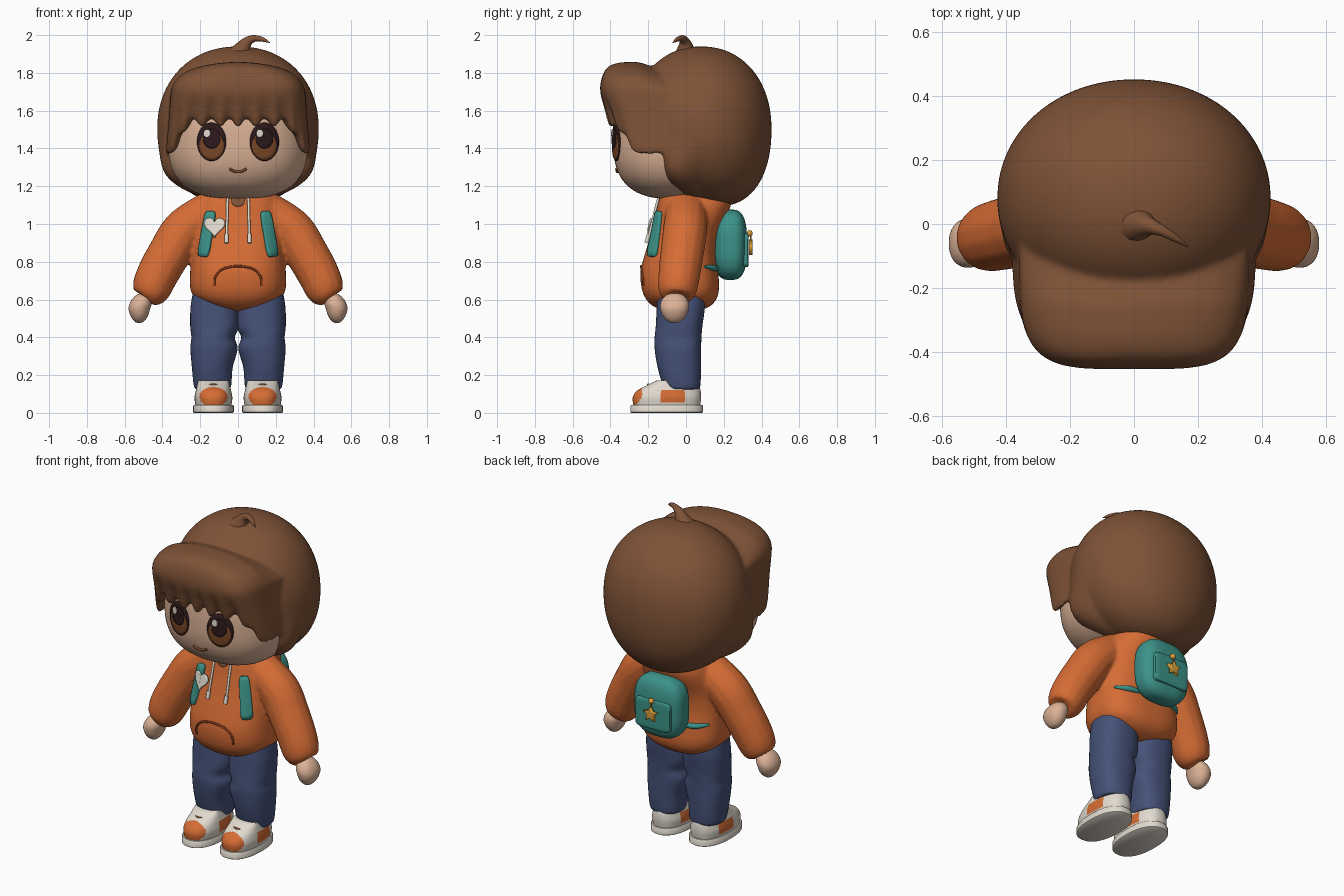
import bpy, bmesh
from math import sin, cos, pi, radians

if "Cube" in bpy.data.objects:
    bpy.data.objects.remove(bpy.data.objects["Cube"])


def material(name, *rgb):
    m = bpy.data.materials.new(name)
    m.use_nodes = True
    m.diffuse_color = (*rgb, 1)
    bsdf = m.node_tree.nodes["Principled BSDF"]
    bsdf.inputs["Base Color"].default_value = (*rgb, 1)
    bsdf.inputs["Roughness"].default_value = 0.8
    return m


SKIN = material("skin", .72, .45, .31)
HAIR = material("hair_brown", .21, .085, .038)
ORANGE = material("hoodie_orange", .67, .15, .035)
BLUE = material("trouser_blue", .06, .085, .19)
TEAL = material("bag_teal", .045, .29, .25)
CREAM = material("cream_white", .75, .7, .62)
GOLD = material("gold", .68, .35, .04)
DARK = material("eye_dark", .026, .01, .012)
IRIS = material("iris_brown", .2, .065, .02)
RUST = material("seam_rust", .22, .04, .01)


# ---- helpers ----
def finish(name, mesh, *mats):
    mesh.shade_smooth()
    mesh.set_sharp_from_angle(angle=radians(50))
    for m in mats:
        mesh.materials.append(m)
    ob = bpy.data.objects.new(name, mesh)
    bpy.context.scene.collection.objects.link(ob)
    return ob


def from_bmesh(name, bm, *mats):
    mesh = bpy.data.meshes.new(name)
    bm.to_mesh(mesh)
    bm.free()
    return finish(name, mesh, *mats)


def smooth(rows, n=6):
    """Resample a list of tuples along a smooth spline."""
    out, last = [], len(rows) - 1
    for i in range(last):
        four = list(zip(rows[max(i - 1, 0)], rows[i], rows[i + 1], rows[min(i + 2, last)]))
        for k in range(n):
            t = k / n
            out.append([.5 * (2 * q + (r - p) * t + (2 * p - 5 * q + 4 * r - s) * t * t
                              + (3 * q - p - 3 * r + s) * t ** 3) for p, q, r, s in four])
    return out + [list(rows[-1])]


def ring(cx, cy, z, rx, front, back, e=2.6, n=48):
    pts = []
    for k in range(n):
        a = 2 * pi * k / n
        s = (abs(sin(a)) ** e + abs(cos(a)) ** e) ** (-1 / e)
        depth = front if cos(a) > 0 else back
        pts.append((cx + rx * s * sin(a), cy - depth * s * cos(a), z))
    return pts


def loft(name, rings, *mats, rule=None):
    bm = bmesh.new()
    rows = [[bm.verts.new(p) for p in r] for r in rings]
    n = len(rows[0])
    for a, b in zip(rows, rows[1:]):
        for k in range(n):
            bm.faces.new((a[k], a[(k + 1) % n], b[(k + 1) % n], b[k]))
    bm.faces.new(rows[0])
    bm.faces.new(rows[-1])
    bmesh.ops.recalc_face_normals(bm, faces=bm.faces)
    if rule:
        for f in bm.faces:
            f.material_index = rule(f.calc_center_median())
    return from_bmesh(name, bm, *mats)


def blob(name, mat, c, r, ev=2.0, eh=2.0, warp=None, seg=48):
    """Superellipsoid: ev squares it vertically, eh horizontally."""
    bm = bmesh.new()
    bmesh.ops.create_uvsphere(bm, u_segments=seg, v_segments=seg * 2 // 3, radius=1)
    for v in bm.verts:
        x, y, z = map(abs, v.co)
        v.co *= ((x ** eh + y ** eh) ** (ev / eh) + z ** ev) ** (-1 / ev)
        v.co = [c[i] + r[i] * v.co[i] for i in range(3)]
        if warp:
            warp(v.co)
    return from_bmesh(name, bm, mat)


def tube(name, mat, pts, n=6):
    """Round tube through (x, y, z, radius) points."""
    cu = bpy.data.curves.new(name, 'CURVE')
    cu.dimensions, cu.bevel_depth, cu.bevel_resolution = '3D', 1, 5
    cu.use_fill_caps = True
    rows = smooth(pts, n)
    sp = cu.splines.new('POLY')
    sp.points.add(len(rows) - 1)
    for p, (x, y, z, r) in zip(sp.points, rows):
        p.co, p.radius = (x, y, z, 1), r
    tmp = bpy.data.objects.new(name + "_path", cu)
    bpy.context.scene.collection.objects.link(tmp)
    dg = bpy.context.evaluated_depsgraph_get()
    mesh = bpy.data.meshes.new_from_object(tmp.evaluated_get(dg))
    bpy.data.objects.remove(tmp)
    mesh.materials.clear()
    return finish(name, mesh, mat)


def fuse(name, mat, parts, passes):
    """Melt overlapping closed parts into one soft surface."""
    bm = bmesh.new()
    for ob in parts:
        bm.from_mesh(ob.data)
        bpy.data.objects.remove(ob)
    bmesh.ops.remove_doubles(bm, verts=bm.verts, dist=1e-5)
    bmesh.ops.recalc_face_normals(bm, faces=bm.faces)
    ob = from_bmesh(name, bm, mat)
    mod = ob.modifiers.new("fuse", 'REMESH')
    mod.mode, mod.voxel_size, mod.use_smooth_shade = 'VOXEL', .01, True
    mod = ob.modifiers.new("soften", 'SMOOTH')
    mod.factor, mod.iterations = .5, passes


def patch(name, mat, c, outline, surf, lift, thick=.006):
    """Thin plate laid on the surface y = surf(x, z)."""
    bm = bmesh.new()
    put = lambda x, z: bm.verts.new((x, surf(x, z) - lift, z))
    mid, n, prev = put(*c), len(outline), None
    for k in range(1, 6):
        row = [put(c[0] + x * k / 5, c[1] + z * k / 5) for x, z in outline]
        for i in range(n):
            j = (i + 1) % n
            bm.faces.new((prev[i], row[i], row[j], prev[j]) if prev else (mid, row[i], row[j]))
        prev = row
    ob = from_bmesh(name, bm, mat)
    mod = ob.modifiers.new("thickness", 'SOLIDIFY')
    mod.thickness, mod.offset = thick, -1


def oval(rx, rz, e=2.0, n=32):
    out = []
    for k in range(n):
        c, s = cos(2 * pi * k / n), sin(2 * pi * k / n)
        f = (abs(c) ** e + abs(s) ** e) ** (-1 / e)
        out.append((rx * c * f, rz * s * f))
    return out


# ---- head ----
FC, FR, FV, FH = (0, -.06, 1.445), (.372, .325, .312), 2.7, 2.4
blob("face", SKIN, FC, FR, FV, FH, seg=64)


def face_y(x, z):
    level = max(1 - abs((z - FC[2]) / FR[2]) ** FV, 0) ** (FH / FV)
    return FC[1] - FR[1] * max(level - abs(x / FR[0]) ** FH, 0) ** (1 / FH)


def shape_hair(co):
    down = max(0, (1.5 - co.z) / .44)
    if down:  # fuller towards the jaw, hanging lower at the nape
        co.x *= 1 + .75 * down ** 2 * min(max((.08 - co.y) / .16, 0), 1)
        co.z = 1.5 - .385 * down - .25 * (co.y - .05) * down
    if co.z < 1.45:  # open the front for the face
        co.y = max(co.y, -.1 - .12 * (co.z - 1.17))


back = blob("hair_back", HAIR, (0, .08, 1.5), (.428, .373, .44), 2.15, 2.05, shape_hair, seg=96)

# fringe rows: height, share of the jagged hem, front depth, half width
FRINGE = [(1.855, 0, .10, .12), (1.858, 0, .20, .22), (1.852, 0, .285, .285), (1.825, 0, .34, .325),
          (1.77, 0, .367, .348), (1.70, 0, .374, .357), (1.6, .45, .348, .368),
          (1.5, 1, .314, .38), (1.53, 1, .26, .34)]
rings, N = [], 240
for z, hem, depth, w in smooth(FRINGE, 5):
    row, crown = [], min(max((z - 1.7) / .15, 0), 1)
    for k, (x, y, _) in enumerate(ring(0, -.08, z, w, depth, .06, 4.3 - hem, N)):
        a = 2 * pi * min(k, N - k) / N
        t = min(max((a - .6) / .45, 0), 1)
        wave = cos(26 * a) * (1 - t)
        drop = .035 - .024 * wave - .16 * t * t * (3 - 2 * t)
        sag = crown * (.6 * x * x + .3 * max(0, y + .25))
        row.append((x, y - .01 * hem * wave, z + hem * drop - sag))
    rings.append(row)
fuse("hair", HAIR, (back, loft("fringe", rings, HAIR)), 14)
tube("cowlick", HAIR, [(.01, 0, 1.9, .06), (.045, -.005, 1.96, .03), (.085, -.02, 1.982, .018),
                       (.13, -.045, 1.977, .012), (.168, -.07, 1.96, .002)])

# ---- facial features ----
for s, side in ((-1, "right"), (1, "left")):
    x = s * .14
    patch(side + "_eye_outline", DARK, (x, 1.435), oval(.077, .102), face_y, .008)
    patch(side + "_iris", IRIS, (x, 1.414), oval(.066, .076), face_y, .011)
    patch(side + "_pupil", DARK, (x, 1.452), oval(.046, .052), face_y, .014)
    patch(side + "_eye_shine", CREAM, (x - .025, 1.48), oval(.018, .021), face_y, .017)
mouth = [(x, 1.276 + 8 * x * x) for x in (-.045, -.025, 0, .025, .045)]
tube("mouth", IRIS, [(x, face_y(x, z) - .003, z, .007) for x, z in mouth])

# ---- hoodie: height, half width, front depth, back depth ----
TORSO = [(.54, .05, .09, .06), (.56, .14, .165, .12), (.60, .22, .21, .16), (.66, .253, .235, .175),
         (.75, .253, .24, .17), (.85, .245, .215, .16), (.95, .235, .185, .175),
         (1.05, .225, .16, .22), (1.12, .205, .145, .24), (1.17, .17, .12, .21), (1.2, .1, .08, .15)]
hoodie = [loft("hoodie_body", [ring(0, 0, z, w, f, b) for z, w, f, b in smooth(TORSO)], ORANGE)]
FINE = smooth(TORSO, 30)


def torso_y(x, z):
    _, w, f, _ = min(FINE, key=lambda r: abs(r[0] - z))
    return -f * max(1 - abs(x / w) ** 2.6, 0) ** (1 / 2.6)


patch("collar_notch", HAIR, (0, 1.125), oval(.035, .032), torso_y, .006)
seam = [(-.125, .675), (-.12, .72), (-.08, .762), (0, .777), (.08, .762), (.12, .72), (.125, .675)]
tube("pocket_seam", RUST, [(x, torso_y(x, z) - .002, z, .006) for x, z in seam])
heart = []
for k in range(48):
    a = -2 * pi * k / 48
    heart.append((.0035 * 16 * sin(a) ** 3,
                  .0035 * (13 * cos(a) - 5 * cos(2 * a) - 2 * cos(3 * a) - cos(4 * a))))
patch("heart_badge", CREAM, (-.125, .99), heart, torso_y, .03, .009)

for s, side in ((-1, "right"), (1, "left")):
    # sleeve and hand
    arm = [(.14, 0, 1.07, .11), (.28, -.005, .97, .118), (.36, -.02, .85, .116), (.425, -.035, .735, .112),
           (.46, -.045, .655, .104), (.48, -.05, .612, .08), (.487, -.05, .602, .03)]
    hoodie.append(tube(side + "_sleeve", ORANGE, [(s * x, y, z, r) for x, y, z, r in arm]))

    def taper(co, s=s):
        low = max(0, .57 - co.z)
        co.x += s * (.25 * (.55 - co.z) if co.z > .55 else 0) - 2.5 * low * (co.x - s * .525)
        co.y -= 2 * low * (co.y + .07)

    blob(side + "_hand", SKIN, (s * .523, -.06, .555), (.06, .078, .08), 2.2, 2.2, taper, 32)
    # drawstring
    cord = [(s * .055, 1.14), (s * .057, 1.06), (s * .06, .94)]
    tube(side + "_drawstring", CREAM, [(x, torso_y(x, z) - .01, z, .007) for x, z in cord])
    tube(side + "_cord_tip", CREAM, [(s * .06, torso_y(.06, z) - .012, z, .011) for z in (.945, .9)])
    # bag strap, front run and lower end
    band = [(x - s * .18 * z, z) for x, z in oval(.027, .12, 6, 48)]
    patch(side + "_strap", TEAL, (s * .17, .95), band, torso_y, .024, .03)
    tube(side + "_strap_end", TEAL, [(s * .1, .165, .765, .012), (s * .17, .145, .768, .016),
                                     (s * .228, .1, .775, .006)])
    # trouser leg: height, centre, half width, front depth, back depth
    LEG = [(.125, .135, .08, .08, .08), (.14, .135, .098, .1, .095), (.24, .136, .108, .13, .1),
           (.34, .127, .125, .146, .1), (.4, .132, .115, .146, .102), (.46, .123, .13, .14, .107),
           (.56, .125, .126, .135, .12), (.66, .12, .115, .13, .12)]
    loft(side + "_trouser_leg", [ring(s * c, -.02, z, w, f, b, 2.4)
                                 for z, c, w, f, b in smooth(LEG)], BLUE)
    # shoe
    cx = s * .13
    SOLE = [(0, .103, .19, .185), (.004, .108, .195, .19), (.036, .108, .195, .19), (.042, .104, .19, .186)]
    loft(side + "_sole", [ring(cx, -.1, z, w, f, b, 2.3) for z, w, f, b in SOLE], CREAM)
    UPPER = [(.035, .095, .178, .175), (.08, .1, .182, .18), (.115, .094, .162, .178),
             (.14, .088, .12, .172), (.172, .08, .055, .165)]

    def shoe_colour(p, cx=cx):
        toe = p.y < -.18 and ((p.x - cx) / .075) ** 2 + ((p.z - .085) / .052) ** 2 < 1
        flank = -.13 < p.y < -.005 and .055 < p.z < .122
        return int(toe or flank)

    loft(side + "_shoe", [ring(cx, -.1, z, w, f, b, 2.4, 96) for z, w, f, b in smooth(UPPER, 12)],
         CREAM, ORANGE, rule=shoe_colour)
    tube(side + "_lace", HAIR, [(cx - .045, -.18, .143, .005), (cx, -.2, .15, .006),
                                (cx + .045, -.18, .143, .005)])
fuse("hoodie", ORANGE, hoodie, 10)

# ---- backpack ----
blob("backpack", TEAL, (0, .235, .89), (.162, .088, .186), 3, 3)
blob("backpack_pocket", TEAL, (0, .312, .862), (.117, .019, .09), 9, 9)
blob("clasp", GOLD, (0, .337, .95), (.017, .016, .017), seg=16)
tube("charm_link", GOLD, [(0, .342, .945, .004), (0, .343, .91, .004)])
star = [((.046, .023)[k % 2] * cos(pi / 2 + k * pi / 5),
         (.046, .023)[k % 2] * sin(pi / 2 + k * pi / 5)) for k in range(10)]
patch("star_charm", GOLD, (0, .872), star, lambda x, z: .333, 0, .02)
